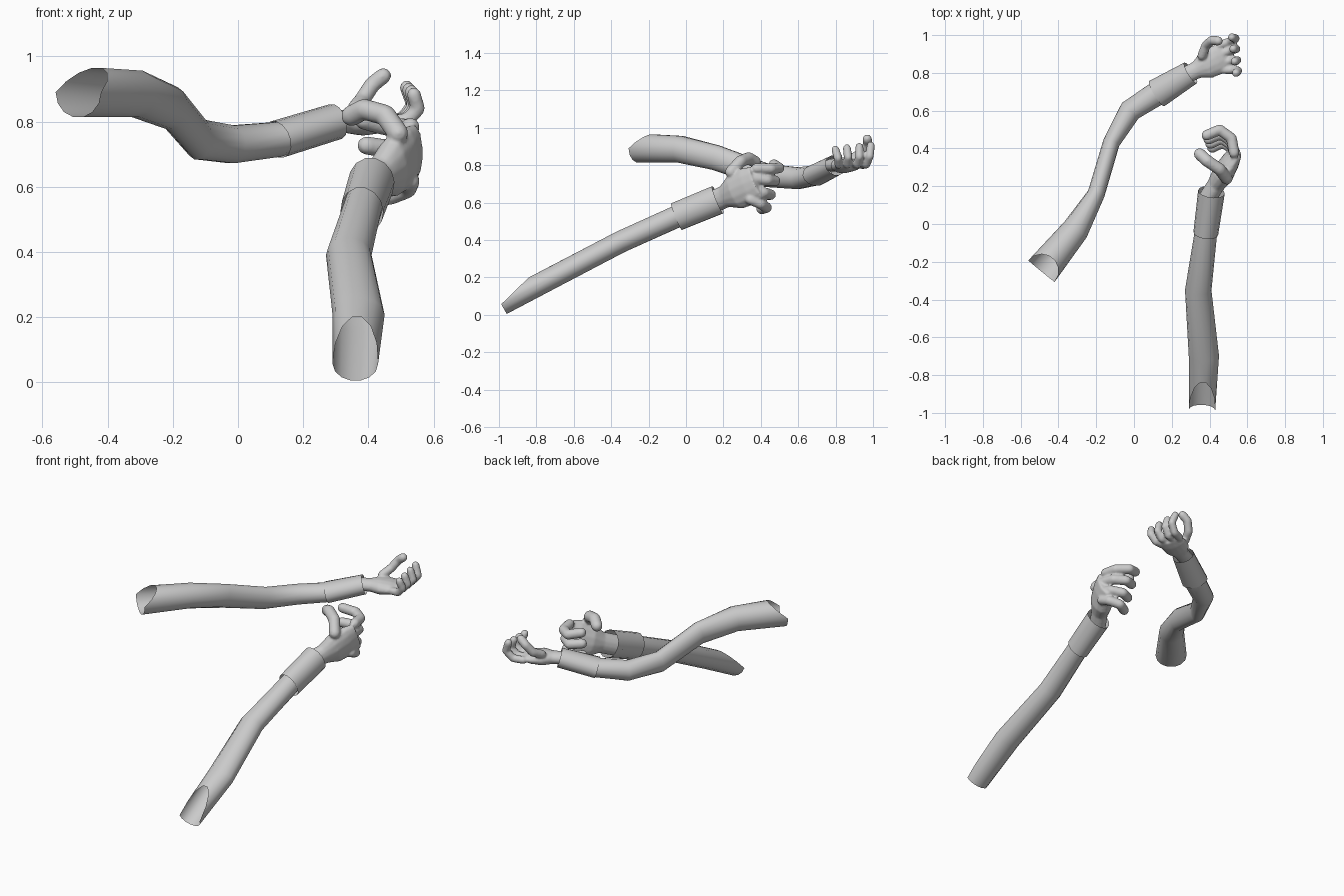
import bpy, bmesh, math
from mathutils import Vector

cube = bpy.data.objects.get("Cube")
if cube:
    bpy.data.objects.remove(cube)

color = [.6] * 3 + [1]
grey = bpy.data.materials.new("plain_grey")
grey.use_nodes = True
grey.diffuse_color = color
grey.node_tree.nodes["Principled BSDF"].inputs["Base Color"].default_value = color

UP = Vector((0, 0, 1))


def add_tube(bm, points, widths, heights, up=UP, caps=False, slope=0, sides=14):
    """Elliptical tube along points; slope pulls back the upper half of the first rim."""
    rings = []
    last = len(points) - 1
    for i, centre in enumerate(points):
        along = (points[min(i + 1, last)] - points[max(i - 1, 0)]).normalized()
        across = along.cross(up).normalized()
        rise = across.cross(along)
        ring = []
        for k in range(sides):
            angle = math.tau * k / sides
            place = centre + across * widths[i] * math.cos(angle) + rise * heights[i] * math.sin(angle)
            if i == 0:
                place += along * slope * max(0, math.sin(angle))
            ring.append(bm.verts.new(place))
        rings.append(ring)
    for a, b in zip(rings, rings[1:]):
        for k in range(sides):
            n = (k + 1) % sides
            bm.faces.new((a[k], a[n], b[n], b[k]))
    if caps:
        bm.faces.new(rings[0][::-1])
        bm.faces.new(rings[-1])


def add_digit(bm, path, radius, up):
    """Rounded digit: short tubes with a ball at every joint."""
    for i, joint in enumerate(path):
        ball = bmesh.ops.create_icosphere(bm, subdivisions=2, radius=radius)
        bmesh.ops.translate(bm, verts=ball["verts"], vec=joint)
        if i:
            add_tube(bm, [path[i - 1], joint], [radius] * 2, [radius] * 2, up, caps=True)


def finish(name, bm):
    bmesh.ops.recalc_face_normals(bm, faces=bm.faces)
    mesh = bpy.data.meshes.new(name)
    bm.to_mesh(mesh)
    bm.free()
    mesh.materials.append(grey)
    mesh.shade_smooth()
    obj = bpy.data.objects.new(name, mesh)
    bpy.context.collection.objects.link(obj)
    return obj


def sleeve(name, points, widths, heights, slope):
    bm = bmesh.new()
    add_tube(bm, points, widths, heights, slope=slope)
    finish(name, bm)


def hand(name, wrist, knuckles, forward, palm, mirror, size):
    forward = Vector(forward).normalized()
    palm = Vector(palm)
    thumbward = forward.cross(palm).normalized() * mirror
    palm = thumbward.cross(forward) * mirror

    def local(f, p, t):
        return knuckles + (forward * f + palm * p + thumbward * t) * size

    bm = bmesh.new()
    # Palm, narrow at the wrist and broad at the knuckles
    reach = (-.3, .2, .5, .85, 1.1)
    broad = [w * size for w in (.046, .047, .075, .08, .07)]
    thick = [h * size for h in (.036, .036, .044, .036, .024)]
    add_tube(bm, [wrist.lerp(knuckles, u) for u in reach], broad, thick, palm, caps=True)

    # Four curled fingers, fanned out from index to little finger
    for spread in (1, .35, -.35, -1):
        bone = .053 + .006 * spread
        f, p, t = 0, 0, .065 * spread
        path = [local(f, p, t)]
        for bend in (10, 55, 115):
            f += bone * math.cos(math.radians(bend))
            p += bone * math.sin(math.radians(bend))
            t += .01 * spread
            path.append(local(f, p, t))
        add_digit(bm, path, .022 * size, thumbward)

    # Thumb rising over the palm
    thumb = [local(-.1, .03, .03), local(-.07, .06, .08), local(-.04, .11, .1), local(-.01, .14, .09)]
    add_digit(bm, thumb, .025 * size, thumbward + forward)

    # Fuse palm and digits into one soft skin
    obj = finish(name, bm)
    fuse = obj.modifiers.new("fuse", "REMESH")
    fuse.mode = "VOXEL"
    fuse.voxel_size = .007
    fuse.use_smooth_shade = True
    soften = obj.modifiers.new("soften", "SMOOTH")
    soften.iterations = 4


def arm(name, path, widths, heights, slope, wrist, cuff_widths, cuff_heights, knuckles, **pose):
    path = [Vector(p) for p in path]
    wrist = Vector(wrist)
    cuff = [path[-1], wrist]
    # The sleeve runs on a little way inside the cuff
    inner = path + [path[-1].lerp(wrist, .3)]
    steps = len(path)
    tall = [heights[0] + (heights[1] - heights[0]) * i / steps for i in range(steps + 1)]
    sleeve(name + "_sleeve", inner, widths + widths[-1:], tall, slope)
    sleeve(name + "_cuff", cuff, cuff_widths, cuff_heights, 0)
    hand(name + "_hand", wrist, Vector(knuckles), **pose)


# Bent arm held high, palm up
arm("raised",
    path=[(-.49, -.25, .89), (-.31, -.03, .885), (-.2, .16, .84),
          (-.12, .43, .745), (-.02, .6, .73), (.12, .69, .745)],
    widths=[.09, .072, .046, .045, .06, .064], heights=(.078, .05), slope=.09,
    wrist=(.3, .8, .8), cuff_widths=(.078, .064), cuff_heights=(.058, .056),
    knuckles=(.46, .88, .8), forward=(1, .2, -.1), palm=(0, 0, 1), mirror=-1, size=1)

# Nearly straight arm reaching forward, palm inward
arm("reaching",
    path=[(.36, -.985, .057), (.37, -.7, .207), (.34, -.35, .39), (.38, -.05, .525)],
    widths=[.07, .08, .07, .06], heights=(.06, .06), slope=.2,
    wrist=(.41, .17, .615), cuff_widths=(.066, .071), cuff_heights=(.078, .08),
    knuckles=(.53, .36, .7), forward=(0, 1, -.2), palm=(-1, 0, 0), mirror=1, size=1.3)
